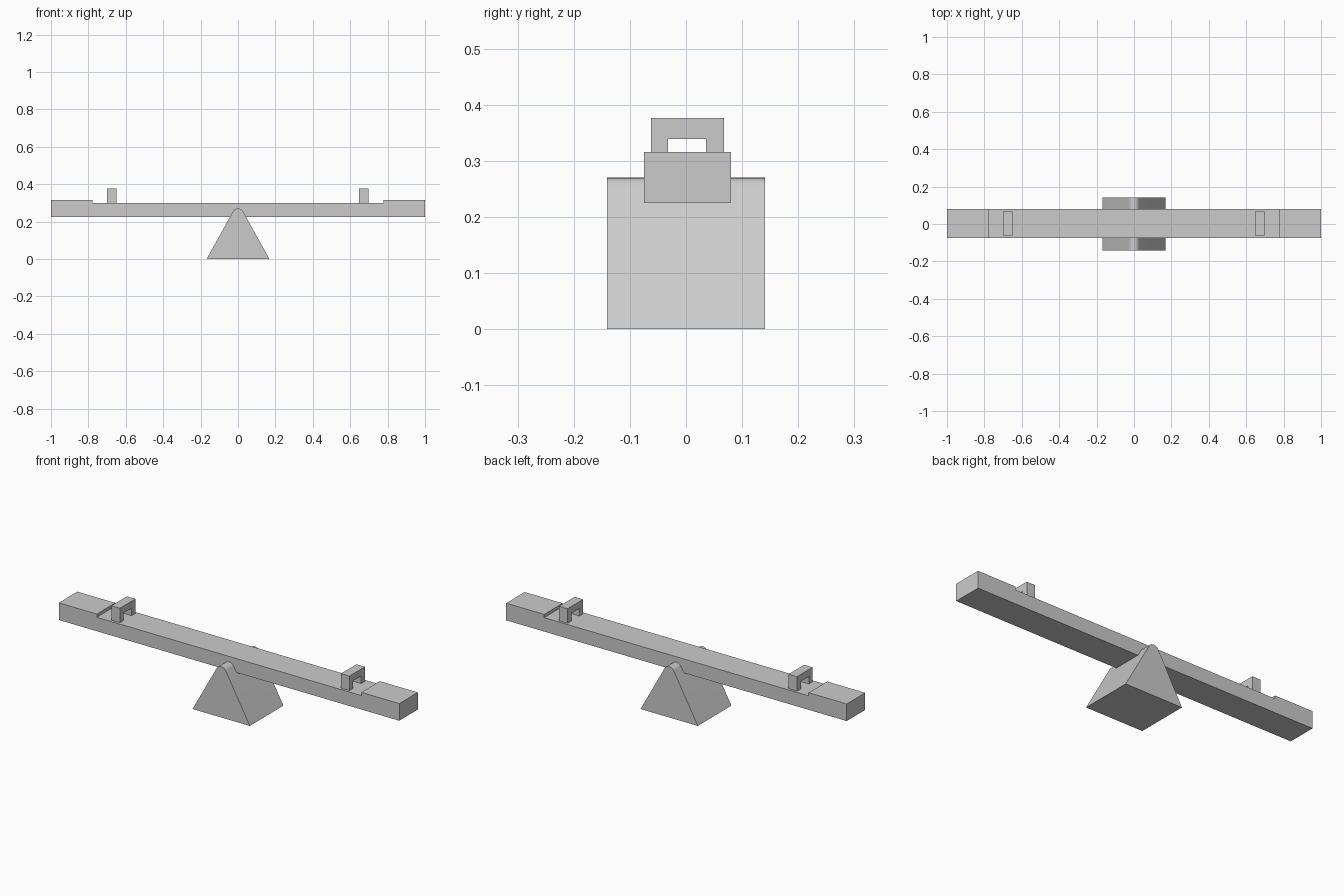
import bpy, bmesh, math
from mathutils import Vector

if "Cube" in bpy.data.objects:
    bpy.data.objects.remove(bpy.data.objects["Cube"])


def prism(name, profile, depth, to_xyz, smooth=False):
    """Extrude a closed 2D profile between two depths."""
    bm = bmesh.new()
    d0, d1 = depth
    face = bm.faces.new([bm.verts.new(to_xyz(a, b, d0)) for a, b in profile])
    ext = bmesh.ops.extrude_face_region(bm, geom=[face])
    moved = [g for g in ext["geom"] if isinstance(g, bmesh.types.BMVert)]
    shift = Vector(to_xyz(0, 0, d1)) - Vector(to_xyz(0, 0, d0))
    bmesh.ops.translate(bm, verts=moved, vec=shift)
    bmesh.ops.recalc_face_normals(bm, faces=bm.faces)
    mesh = bpy.data.meshes.new(name)
    bm.to_mesh(mesh)
    bm.free()
    obj = bpy.data.objects.new(name, mesh)
    bpy.context.collection.objects.link(obj)
    if smooth:
        bpy.ops.object.select_all(action='DESELECT')
        obj.select_set(True)
        bpy.context.view_layer.objects.active = obj
        bpy.ops.object.shade_smooth_by_angle(angle=math.radians(30))
    return obj


def along_y(a, b, d):
    return (a, d, b)


def along_x(a, b, d):
    return (d, a, b)


# Pivot base: triangular wedge with a rounded ridge
r, cz, steps = 0.031, 0.239, 10
start, end = math.radians(29), math.radians(151)
ridge = []
for i in range(steps + 1):
    t = start + (end - start) * i / steps
    ridge.append((r * math.cos(t), cz + r * math.sin(t)))
prism("pivot_base", [(-0.168, 0), (0.168, 0)] + ridge,
      (-0.141, 0.141), along_y, smooth=True)

# Plank with a raised seat at each end
half = [(1.0, 0.225), (1.0, 0.316), (0.777, 0.316), (0.777, 0.299)]
plank = half + [(-x, z) for x, z in reversed(half)]
prism("plank_with_seats", plank, (-0.075, 0.08), along_y)

# Arched handles in front of the seats
arch = [(-0.062, 0.299), (-0.062, 0.376), (0.068, 0.376), (0.068, 0.299),
        (0.036, 0.299), (0.036, 0.339), (-0.032, 0.339), (-0.032, 0.299)]
for side, x in (("left", -0.675), ("right", 0.673)):
    prism(side + "_handle", arch, (x - 0.025, x + 0.025), along_x)
